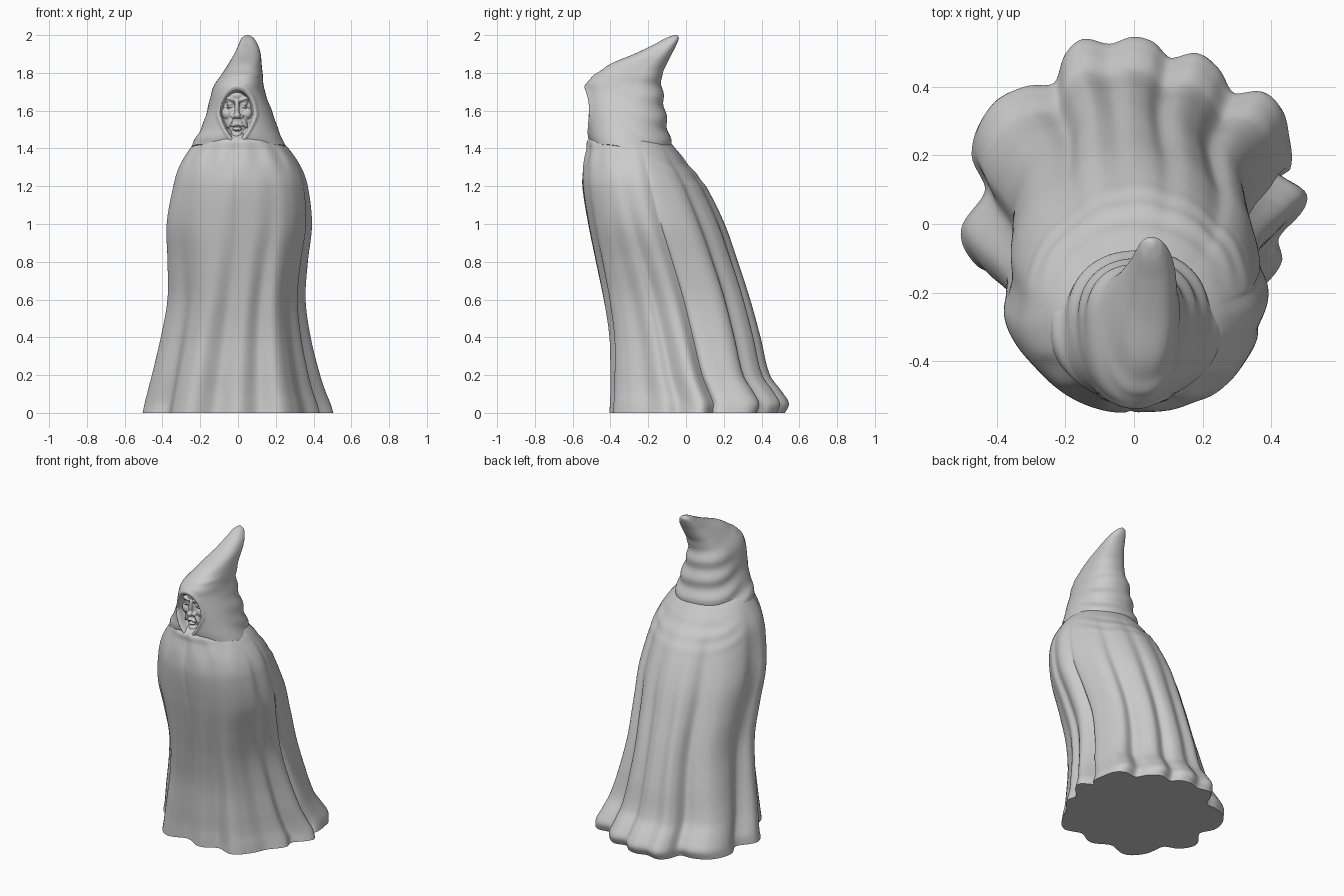
import bpy, bmesh, math
from mathutils import Matrix, Vector, Euler

if "Cube" in bpy.data.objects:
    bpy.data.objects.remove(bpy.data.objects["Cube"])

COLS = 256


def spline(keys, x):
    """Smooth interpolation of rows (key, value, value...)."""
    n = len(keys)
    i = 0
    while i < n - 2 and x > keys[i + 1][0]:
        i += 1
    a, b = keys[i], keys[i + 1]
    p, q = keys[max(i - 1, 0)], keys[min(i + 2, n - 1)]
    h = b[0] - a[0]
    t = min(max((x - a[0]) / h, 0), 1)
    out = []
    for c in range(1, len(a)):
        m0 = (b[c] - p[c]) / (b[0] - p[0]) * h
        m1 = (q[c] - a[c]) / (q[0] - a[0]) * h
        out.append((2*t**3 - 3*t*t + 1) * a[c] + (t**3 - 2*t*t + t) * m0
                   + (3*t*t - 2*t**3) * b[c] + (t**3 - t*t) * m1)
    return out


def smooth(a, b, x):
    t = min(max((x - a) / (b - a), 0), 1)
    return t * t * (3 - 2 * t)


def norm(u, v, nf, nb):
    n = nb if v > 0 else nf
    return (abs(u)**n + abs(v)**n) ** (1 / n)


def section_point(row, phi, nf, nb, k=1.0):
    """Point on a section given as left, right, front, middle, back."""
    xl, xr, yf, ym, yb = row
    u, v = math.cos(phi), math.sin(phi)
    s = k / norm(u, v, nf, nb)
    depth = (yb - ym) if v > 0 else (ym - yf)
    return (xl + xr) / 2 + u * s * (xr - xl) / 2, ym + v * s * depth


def finish(name, bm):
    bmesh.ops.recalc_face_normals(bm, faces=bm.faces)
    me = bpy.data.meshes.new(name)
    bm.to_mesh(me)
    bm.free()
    for p in me.polygons:
        p.use_smooth = True
    me.set_sharp_from_angle(angle=math.radians(60))
    ob = bpy.data.objects.new(name, me)
    bpy.context.collection.objects.link(ob)
    return ob


def loft(name, rows):
    bm = bmesh.new()
    rings = [[bm.verts.new(p) for p in r] for r in rows]
    for lo, hi in zip(rings, rings[1:]):
        for j in range(COLS):
            k = (j + 1) % COLS
            bm.faces.new((lo[j], lo[k], hi[k], hi[j]))
    bm.faces.new(rings[0][::-1])
    bm.faces.new(rings[-1])
    return finish(name, bm)


PHI = [-math.pi + 2 * math.pi * j / COLS for j in range(COLS)]

# hem outline with its fold lobes, turned into a radial fold factor
hem = [(.50, .08), (.45, .16), (.42, .15), (.45, .27), (.43, .35), (.38, .39), (.30, .385),
       (.25, .46), (.19, .50), (.12, .485), (.10, .49), (.06, .53), (0, .545), (-.07, .525),
       (-.15, .54), (-.20, .50), (-.235, .415), (-.32, .405), (-.42, .35), (-.47, .21),
       (-.43, .10), (-.50, -.02), (-.46, -.12), (-.37, -.17), (-.34, -.31),
       (-.25, -.39), (-.12, -.355), (0, -.405), (.11, -.36), (.22, -.39),
       (.31, -.31), (.36, -.21), (.43, -.11), (.42, -.04)]
folds = []
for x, y in hem:
    u, v = x / .5, (y - .05) / (.495 if y > .05 else .46)
    folds.append((math.atan2(v, u), norm(u, v, 2.2, 2.5)))
folds.sort()
turn = 2 * math.pi
folds = [(a - turn, k) for a, k in folds[-3:]] + folds + [(a + turn, k) for a, k in folds[:3]]

# cloak sections: z, left, right, front, middle, back, fold strength
cloak = [(0, -.505, .505, -.41, .05, .525, 1), (.05, -.495, .49, -.408, .05, .545, 1),
         (.11, -.48, .465, -.405, .03, .51, 1), (.2, -.457, .435, -.405, .0, .445, .95),
         (.4, -.41, .385, -.41, -.05, .395, .85), (.6, -.375, .358, -.44, -.1, .34, .75),
         (.8, -.375, .37, -.48, -.16, .275, .6), (1.0, -.38, .392, -.52, -.22, .205, .42),
         (1.2, -.345, .37, -.55, -.26, .105, .25), (1.3, -.315, .335, -.545, -.27, .025, .15),
         (1.4, -.255, .268, -.524, -.28, -.055, .05), (1.45, -.21, .215, -.515, -.285, -.1, 0),
         (1.5, -.13, .14, -.42, -.29, -.15, 0)]
rows = []
for i in range(121):
    z = 1.5 * i / 120
    *sec, w = spline(cloak, z)
    square = 2.4 - .5 * smooth(.6, 1.2, z)
    ring = []
    for phi in PHI:
        front = max(0, -math.sin(phi))
        # front folds run diagonally and fade towards the chest
        k = spline(folds, phi - .25 * z * front**2)[0]
        wk = w * (1 - .5 * smooth(.5, 1.2, z) * smooth(.2, .7, front))
        s = 1 + wk * (k - 1)
        # hanging drapes continue below the hood at the back
        back = smooth(.1, .9, math.sin(phi))
        s += .012 * back * math.exp(-((z - 1.28) / .08)**2) * math.sin(
            2 * math.pi * (z + .1 * back) / .09)
        x, y = section_point(sec, phi, 2.1, square, s)
        if y < sec[3]:
            # front closing seam and the gathers under the neck
            y += .005 * math.exp(-((x + .01) / .012)**2) * smooth(.6, 1.2, z)
            y += .005 * math.exp(-((z - 1.36) / .08)**2) * math.sin(14 * phi)
        ring.append((x, y, z))
    rows.append(ring)
loft("cloak", rows)

# hood sections: z, left, right, front, middle, back
hood = [(1.42, -.25, .258, -.50, -.27, -.005), (1.46, -.235, .24, -.512, -.27, -.035),
        (1.5, -.208, .222, -.517, -.27, -.07), (1.6, -.168, .185, -.525, -.27, -.1),
        (1.7, -.142, .145, -.53, -.27, -.12), (1.75, -.12, .135, -.522, -.26, -.128),
        (1.8, -.082, .13, -.465, -.235, -.125), (1.85, -.05, .125, -.395, -.195, -.1),
        (1.9, -.02, .12, -.275, -.145, -.075), (1.95, .003, .105, -.17, -.095, -.05),
        (1.985, .02, .082, -.105, -.065, -.038), (2.0, .04, .06, -.065, -.055, -.045)]
rows = []
for i in range(141):
    z = 1.42 + .58 * i / 140
    sec = spline(hood, z)
    ring = []
    for phi in PHI:
        back = smooth(-.6, .9, math.sin(phi))
        # draped wrinkles round the sides and back
        fade = 1 - smooth(1.74, 1.86, z)
        s = 1 + .035 * back * fade * math.sin(2 * math.pi * (z - 1.43) / .088 + .8 * math.cos(phi))
        x, y = section_point(sec, phi, 2.4, 2.2, s)
        zz = z - .11 * back * (1 - smooth(1.42, 1.85, z))
        # face opening with a raised rim
        if y < -.3:
            half = .09 * (1 - .4 * max(0, (1.575 - z) / .135))
            d = math.hypot((x + .005) / half, (z - 1.575) / .135)
            y += .06 * (1 - smooth(.85, 1.02, d)) - .008 * math.exp(-((d - 1.14) / .11)**2)
            y -= .009 * math.exp(-((z - 1.79) / .016)**2) * smooth(-.3, -.42, y)
        ring.append((x, y, zz))
    rows.append(ring)
loft("hood", rows)

# face: overlapping blobs fused by a remesh
bm = bmesh.new()


def blob(x, y, z, rx, ry, rz, tilt=0, mirror=False):
    for s in ((1, -1) if mirror else (1,)):
        m = Matrix.LocRotScale(Vector((s * x - .005, y, z)),
                               Euler((0, math.radians(s * tilt), 0)), Vector((rx, ry, rz)))
        bmesh.ops.create_uvsphere(bm, u_segments=24, v_segments=16, radius=1, matrix=m)


blob(0, -.395, 1.575, .094, .084, .14)                   # skull
blob(0, -.430, 1.68, .058, .06, .036)                    # forehead
blob(.036, -.470, 1.662, .036, .024, .012, -20, True)    # brows
blob(.037, -.464, 1.635, .018, .018, .012, 0, True)      # eyes
blob(.038, -.466, 1.619, .025, .014, .005, 12, True)     # lower lids
blob(.038, -.466, 1.648, .025, .016, .005, -8, True)     # upper lids
blob(0, -.478, 1.615, .013, .026, .052)                  # nose bridge
blob(0, -.496, 1.575, .019, .022, .018)                  # nose tip
blob(.02, -.478, 1.569, .013, .018, .012, 0, True)       # nostrils
blob(.052, -.448, 1.585, .030, .032, .034, 20, True)     # cheekbones
blob(.036, -.464, 1.54, .011, .020, .038, -28, True)     # cheek folds
blob(.013, -.474, 1.526, .020, .017, .009, 18, True)     # upper lip
blob(0, -.474, 1.503, .024, .017, .009)                  # lower lip
blob(0, -.455, 1.468, .032, .030, .025)                  # chin
face = finish("face", bm)
mod = face.modifiers.new("fuse", 'REMESH')
mod.mode = 'VOXEL'
mod.voxel_size = .0035
mod.use_smooth_shade = True
mod = face.modifiers.new("soften", 'SMOOTH')
mod.factor = .5
mod.iterations = 4
